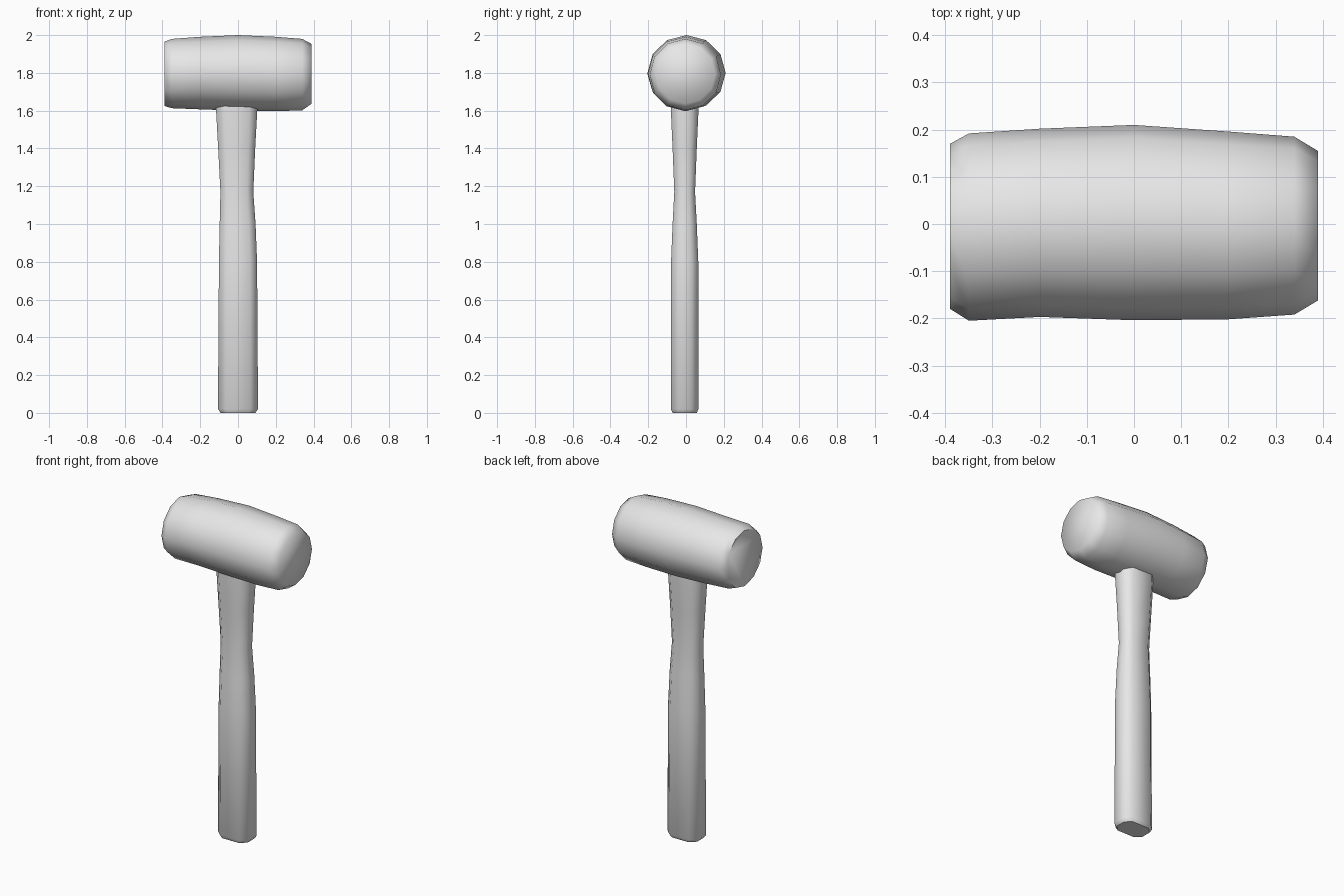
import bpy
import bmesh
from math import cos, sin, pi, radians

default = bpy.data.objects.get("Cube")
if default:
    bpy.data.objects.remove(default, do_unlink=True)

grey = bpy.data.materials.new("plain grey")
grey.use_nodes = True
colour = (0.8, 0.8, 0.8, 1)
grey.diffuse_color = colour
grey.node_tree.nodes["Principled BSDF"].inputs["Base Color"].default_value = colour


def loft(name, rings, smooth_angle):
    """Skin a list of equal-sized point rings and cap both ends."""
    bm = bmesh.new()
    loops = [[bm.verts.new(p) for p in ring] for ring in rings]
    count = len(loops[0])
    for low, high in zip(loops, loops[1:]):
        for i in range(count):
            j = (i + 1) % count
            bm.faces.new((low[i], low[j], high[j], high[i]))
    bm.faces.new(loops[0])
    bm.faces.new(loops[-1])
    bmesh.ops.recalc_face_normals(bm, faces=bm.faces)
    mesh = bpy.data.meshes.new(name)
    bm.to_mesh(mesh)
    bm.free()
    mesh.materials.append(grey)
    obj = bpy.data.objects.new(name, mesh)
    bpy.context.collection.objects.link(obj)
    bpy.ops.object.select_all(action='DESELECT')
    obj.select_set(True)
    bpy.context.view_layer.objects.active = obj
    bpy.ops.object.shade_smooth_by_angle(angle=radians(smooth_angle))
    return obj


# Barrel-shaped head, slightly uneven: x, back y, front y, bottom z, top z
head_sections = [
    (-0.39, 0.17, -0.18, 1.625, 1.965),
    (-0.35, 0.192, -0.205, 1.613, 1.98),
    (-0.20, 0.202, -0.197, 1.607, 1.991),
    (0.0, 0.21, -0.204, 1.60, 2.0),
    (0.20, 0.196, -0.202, 1.597, 1.991),
    (0.34, 0.185, -0.192, 1.602, 1.98),
    (0.39, 0.155, -0.162, 1.637, 1.953),
]


def head_ring(x, back, front, bottom, top, sides=12):
    cy, ry = (back + front) / 2, (back - front) / 2
    cz, rz = (top + bottom) / 2, (top - bottom) / 2
    return [(x, cy + ry * cos(2 * pi * i / sides), cz + rz * sin(2 * pi * i / sides))
            for i in range(sides)]


loft("mallet_head", [head_ring(*s) for s in head_sections], 65)

# Waisted handle, flattened octagon: z, centre x, half width, half depth
handle_sections = [
    (0.0, 0.0, 0.092, 0.064),
    (0.02, 0.0, 0.106, 0.073),
    (0.80, 0.0, 0.101, 0.072),
    (1.0, -0.002, 0.095, 0.064),
    (1.17, -0.006, 0.087, 0.055),
    (1.40, -0.007, 0.098, 0.064),
    (1.60, -0.007, 0.109, 0.073),
    (1.70, -0.007, 0.109, 0.073),
]
octagon = [(1, 0.48), (0.62, 1), (-0.62, 1), (-1, 0.48),
           (-1, -0.48), (-0.62, -1), (0.62, -1), (1, -0.48)]
loft("handle", [[(cx + w * u, -0.007 + d * v, z) for u, v in octagon]
                for z, cx, w, d in handle_sections], 50)
